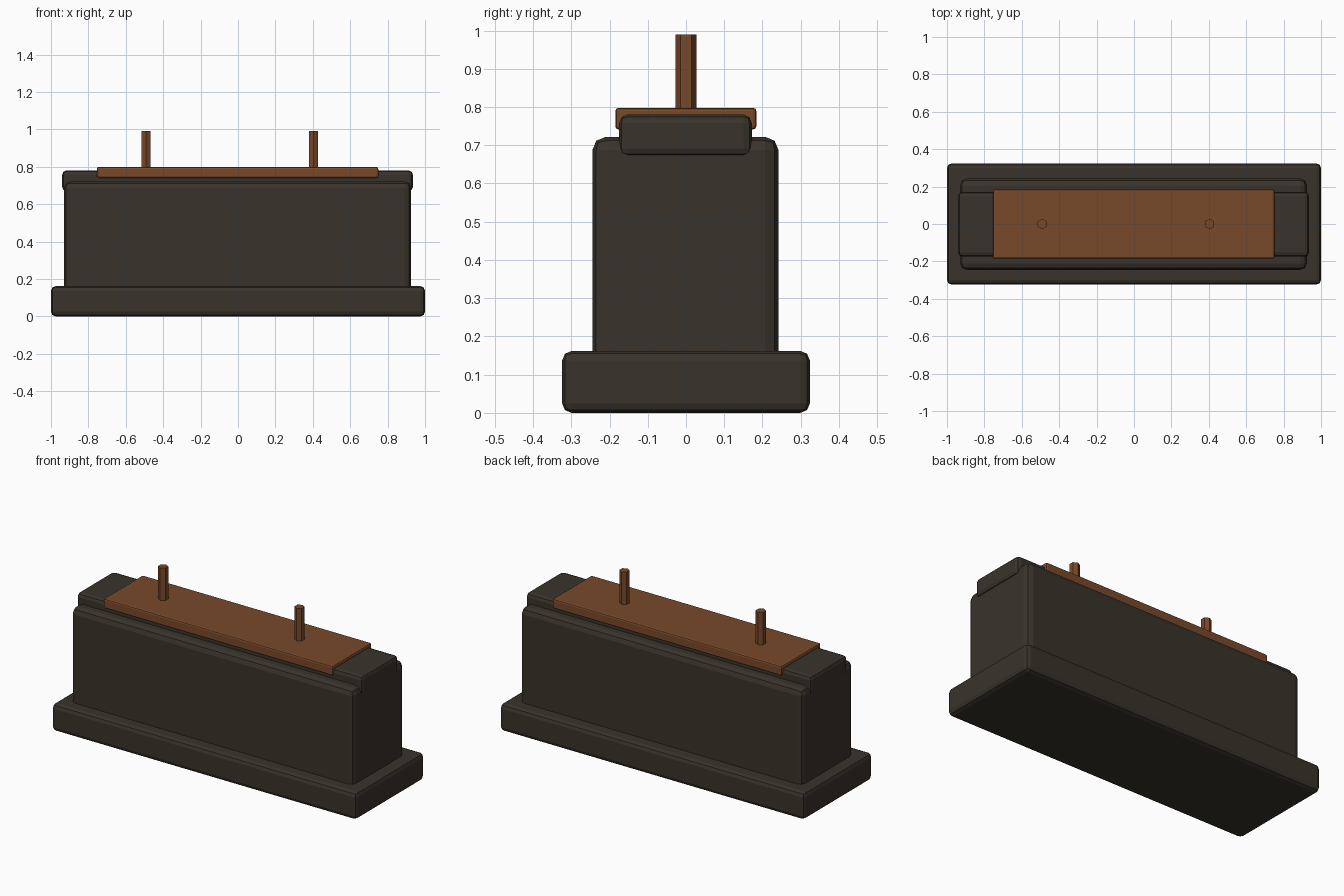
import bpy

if "Cube" in bpy.data.objects:
    bpy.data.objects.remove(bpy.data.objects["Cube"])

def material(name, color):
    m = bpy.data.materials.new(name)
    m.diffuse_color = (*color, 1)
    m.use_nodes = True
    m.node_tree.nodes["Principled BSDF"].inputs["Base Color"].default_value = m.diffuse_color
    return m

DARK = material("dark_casing", (0.040, 0.033, 0.024))
COPPER = material("copper", (0.19, 0.066, 0.024))

def finish(o, name, mat, bevel=0, segments=2):
    o.name = name
    o.data.materials.append(mat)
    if bevel:
        b = o.modifiers.new("bevel", 'BEVEL')
        b.width, b.segments = bevel, segments
    return o

def box(name, x, y, z, mat, bevel, segments=2):
    """Bevelled box spanning the given (min, max) ranges."""
    spans = (x, y, z)
    bpy.ops.mesh.primitive_cube_add(size=1, location=[(a + b) / 2 for a, b in spans])
    o = bpy.context.object
    o.scale = [b - a for a, b in spans]
    bpy.ops.object.transform_apply(location=False, rotation=False, scale=True)
    return finish(o, name, mat, bevel, segments)

# Casing: wide foot, main block and the cap strip along the top
box("base", (-1, 1), (-0.324, 0.324), (0, 0.162), DARK, 0.025)
box("body", (-0.93, 0.925), (-0.245, 0.242), (0.02, 0.722), DARK, 0.035)
box("top_cap", (-0.94, 0.935), (-0.175, 0.172), (0.67, 0.78), DARK, 0.022)

# Copper contact plate
box("contact_plate", (-0.755, 0.75), (-0.185, 0.184), (0.741, 0.798), COPPER, 0.009)

# Two hexagonal pins
for side, x in (("left", -0.491), ("right", 0.404)):
    bpy.ops.mesh.primitive_cylinder_add(vertices=6, radius=0.028, depth=0.24,
                                        location=(x, 0, 0.87))
    finish(bpy.context.object, side + "_pin", COPPER)
